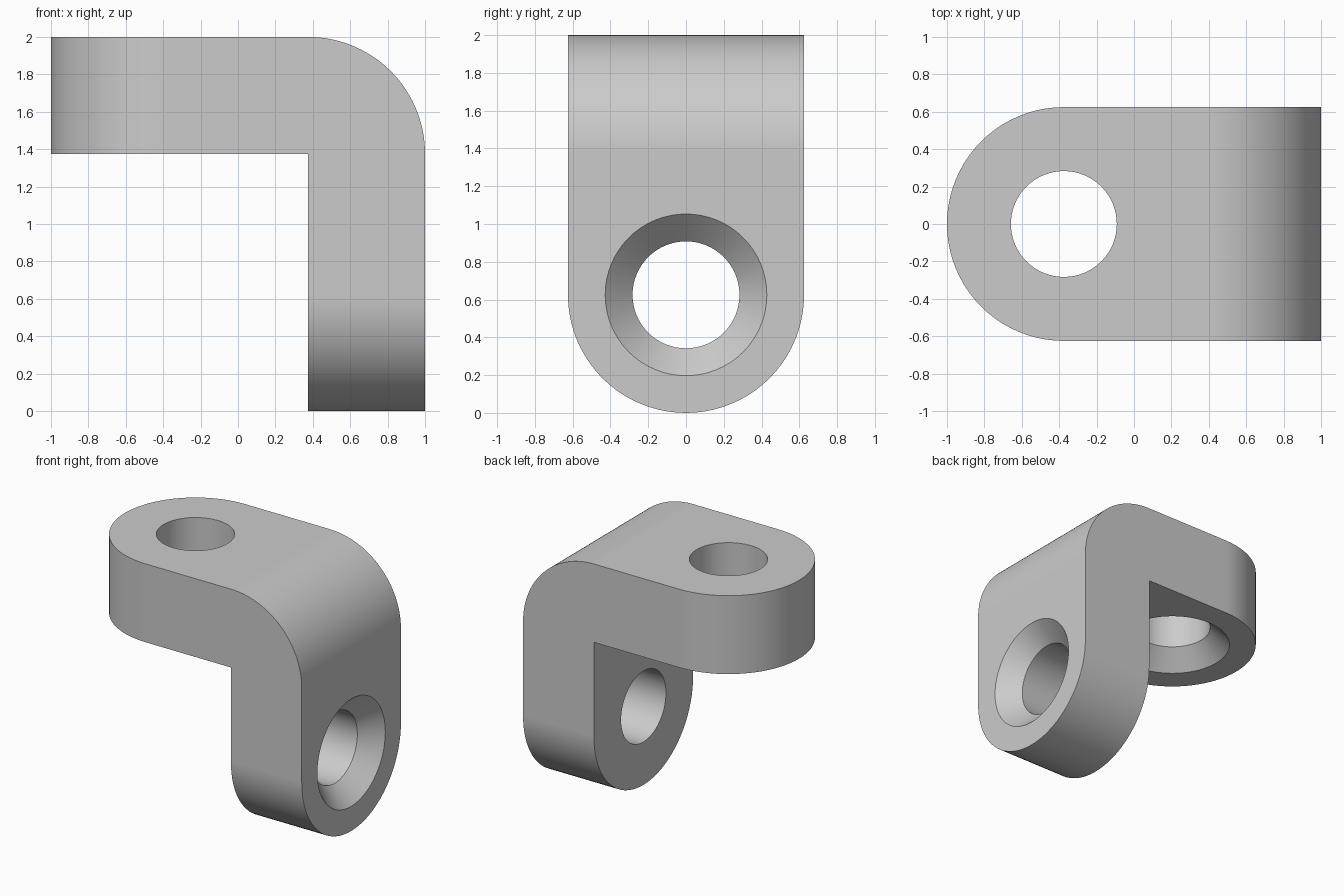
import bpy
import bmesh
from math import pi, cos, sin
from mathutils import Matrix, Vector

cube = bpy.data.objects.get("Cube")
if cube:
    bpy.data.objects.remove(cube, do_unlink=True)

HALF = 0.625      # half the width, and the thickness of each arm
HOLE = 0.283      # bolt hole radius
SINK = 0.428      # countersink radius at the surface
STEPS = 40

grey = bpy.data.materials.new("plain grey")
grey.diffuse_color = (0.6, 0.6, 0.6, 1)
grey.use_nodes = True
grey.node_tree.nodes["Principled BSDF"].inputs["Base Color"].default_value = (0.6, 0.6, 0.6, 1)


def arc(cx, cy, radius, start, end):
    angles = [start + (end - start) * i / STEPS for i in range(STEPS + 1)]
    return [(cx + radius * cos(a), cy + radius * sin(a)) for a in angles]


def prism(name, outline, place, direction):
    """Extrude a flat outline; place maps (u, v) to a 3D point."""
    bm = bmesh.new()
    base = bm.faces.new([bm.verts.new(place(u, v)) for u, v in outline])
    side = bmesh.ops.extrude_face_region(bm, geom=[base])["geom"]
    moved = [g for g in side if isinstance(g, bmesh.types.BMVert)]
    bmesh.ops.translate(bm, verts=moved, vec=direction)
    return finish(name, bm)


def finish(name, bm):
    bmesh.ops.recalc_face_normals(bm, faces=bm.faces[:])
    mesh = bpy.data.meshes.new(name)
    bm.to_mesh(mesh)
    bm.free()
    mesh.materials.append(grey)
    obj = bpy.data.objects.new(name, mesh)
    bpy.context.collection.objects.link(obj)
    return obj


def bolt_cutter(name, matrix):
    """Spin a countersunk bolt shape around z; the wide end is at z = 0."""
    bm = bmesh.new()
    lip = 0.1
    depth = SINK - HOLE
    points = [(0, -lip), (SINK + lip, -lip), (HOLE, depth), (HOLE, 0.8), (0, 0.8)]
    verts = [bm.verts.new((r, 0, z)) for r, z in points]
    edges = [bm.edges.new(pair) for pair in zip(verts, verts[1:])]
    bmesh.ops.spin(bm, geom=verts + edges, axis=(0, 0, 1), cent=(0, 0, 0),
                   angle=2 * pi, steps=64)
    bmesh.ops.remove_doubles(bm, verts=bm.verts[:], dist=0.0001)
    bm.transform(matrix)
    return finish(name, bm)


# Bent L-shaped body, oversized in width, with a rounded outer corner
inner = 1 - HALF
bend = arc(inner, 2 - HALF, HALF, 0, pi / 2)
profile = [(inner, 0), (1, 0)] + bend + [(-1, 2), (-1, 2 - HALF), (inner, 2 - HALF)]
bracket = prism("angle_bracket", profile, lambda u, v: (u, -0.8, v), Vector((0, 1.6, 0)))

# Round-ended outlines that trim the free end of each arm
end = arc(HALF - 1, 0, HALF, pi / 2, 3 * pi / 2)
plan = prism("plan_trim", end + [(1.5, -HALF), (1.5, HALF)],
             lambda u, v: (u, v, -0.5), Vector((0, 0, 3)))
end = arc(0, HALF, HALF, pi, 2 * pi)
side = prism("side_trim", end + [(HALF, 2.5), (-HALF, 2.5)],
             lambda u, v: (-1.5, u, v), Vector((3, 0, 0)))

# Countersunk holes: one opens underneath, one opens on the outer face
lower = bolt_cutter("top_arm_hole", Matrix.Translation((HALF - 1, 0, 2 - HALF)))
outer = bolt_cutter("upright_arm_hole",
                    Matrix.Translation((1, 0, HALF)) @ Matrix.Rotation(-pi / 2, 4, "Y"))

bpy.ops.object.select_all(action="DESELECT")
bpy.context.view_layer.objects.active = bracket
bracket.select_set(True)
for cutter, operation in ((plan, "INTERSECT"), (side, "INTERSECT"),
                          (lower, "DIFFERENCE"), (outer, "DIFFERENCE")):
    mod = bracket.modifiers.new(cutter.name, "BOOLEAN")
    mod.operation = operation
    mod.solver = "EXACT"
    mod.object = cutter
    bpy.ops.object.modifier_apply(modifier=mod.name)
    bpy.data.objects.remove(cutter, do_unlink=True)

# Smooth curves with crisp rims and flat faces
bpy.ops.object.shade_smooth_by_angle(angle=pi / 6)
weighted = bracket.modifiers.new("even_shading", "WEIGHTED_NORMAL")
weighted.keep_sharp = True
